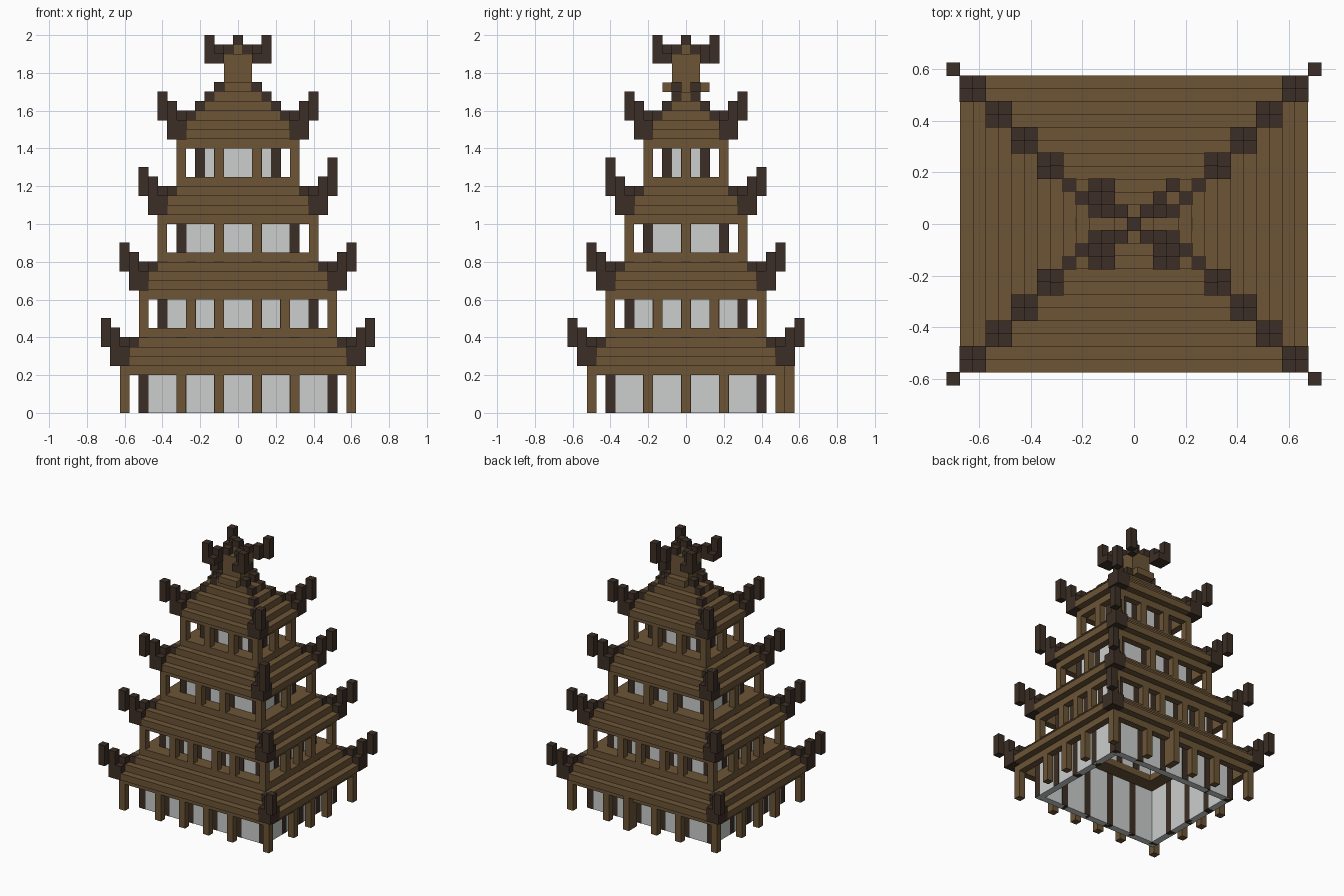
import bpy, bmesh
from mathutils import Matrix, Vector

U = 0.05        # edge of one building block
SWELL = 0.03    # dark blocks stand slightly proud of the timber (in blocks)

cube = bpy.data.objects.get("Cube")
if cube:
    bpy.data.objects.remove(cube, do_unlink=True)


def material(name, rgb):
    m = bpy.data.materials.new(name)
    m.use_nodes = True
    col = (*rgb, 1)
    m.diffuse_color = col
    m.node_tree.nodes["Principled BSDF"].inputs["Base Color"].default_value = col
    return m


TIMBER = material("brown timber", (0.150, 0.090, 0.037))
DARK = material("dark timber", (0.046, 0.028, 0.019))
PANE = material("pale grey panel", (0.60, 0.62, 0.61))


class Part:
    """Collects block-aligned boxes into one object."""

    def __init__(self, name, mat, swell=0.0):
        self.name, self.mat, self.swell = name, mat, swell
        self.bm = bmesh.new()

    def box(self, x0, x1, y0, y1, z0, z1):
        # x and y are inclusive block numbers, z are block edges
        s = self.swell
        lo = Vector((x0 - .5 - s, y0 - .5 - s, z0 - s if z0 > 0 else 0))
        hi = Vector((x1 + .5 + s, y1 + .5 + s, min(z1 + s, 40)))
        mat = Matrix.Translation((lo + hi) / 2 * U) @ Matrix.Diagonal((*((hi - lo) * U), 1))
        bmesh.ops.create_cube(self.bm, size=1, matrix=mat)

    def corners(self, x, y, z0, z1):
        for sx in {x, -x}:
            for sy in {y, -y}:
                self.box(sx, sx, sy, sy, z0, z1)

    def ring(self, hx, hy, z0, z1, width=1):
        w = width - 1
        for s in (-1, 1):
            ya, yb = sorted((s * hy, s * (hy - w)))
            xa, xb = sorted((s * hx, s * (hx - w)))
            self.box(-hx, hx, ya, yb, z0, z1)
            self.box(xa, xb, -(hy - width), hy - width, z0, z1)

    def slab(self, hx, hy, z0, z1):
        self.box(-hx, hx, -hy, hy, z0, z1)

    def done(self):
        me = bpy.data.meshes.new(self.name)
        self.bm.to_mesh(me)
        self.bm.free()
        me.materials.append(self.mat)
        ob = bpy.data.objects.new(self.name, me)
        bpy.context.scene.collection.objects.link(ob)


def storey(label, hx, hy, z, tall, front_cols, side_cols, top=False):
    head = z + tall          # underside of the beam
    eave = head + 1          # underside of the roof

    # Porch posts and the beam they carry
    posts = Part(label + "_porch_posts", TIMBER)
    posts.corners(hx, hy, z, head)
    for c in front_cols:
        posts.corners(c, hy, z, head)
    for c in side_cols:
        posts.corners(hx, c, z, head)
    if z == 0:
        posts.box(2, 2, hy + 1, hy + 1, 0, eave)   # doubled post at the back
    posts.done()
    beam = Part(label + "_porch_beam", TIMBER)
    beam.ring(hx, hy, head, eave)
    beam.done()

    # Inner room
    wx, wy = hx - 2, hy - 2
    panels = Part(label + "_wall_panels", PANE)
    panels.ring(wx, wy, z, eave + 3)
    panels.done()
    frame = Part(label + "_wall_posts", DARK, SWELL)
    frame.corners(wx, wy, z, eave + 3)
    for c in front_cols:
        if c < wx:
            frame.corners(c, wy, z, eave + 3)
    for c in side_cols:
        if c < wy:
            frame.corners(wx, c, z, eave + 3)
    frame.done()

    # Stepped roof, ending in the floor of the next storey
    roof = Part(label + "_roof", TIMBER)
    for step, width in enumerate((2, 2, 1)):
        roof.ring(hx + 1 - step, hy + 1 - step, eave + step, eave + step + 1, width)
    if top:
        roof.slab(hx - 2, hy - 2, eave + 3, eave + 4)
        roof.slab(hx - 3, hy - 3, eave + 4, eave + 5)
    else:
        roof.ring(hx - 2, hy - 2, eave + 3, eave + 4, 3)
    roof.done()

    # Upswept dark corners
    horns = Part(label + "_roof_horns", DARK, SWELL)
    horns.corners(hx + 1, hy, eave, eave + 2)
    horns.corners(hx, hy + 1, eave, eave + 2)
    horns.corners(hx, hy, eave, eave + 3)
    horns.corners(hx + 1, hy + 1, eave, eave + 4)
    horns.corners(hx + 2, hy + 2, eave + 2, eave + 5)
    horns.corners(hx - 1, hy - 1, eave + 2, eave + 3)
    if label == "third":
        horns.box(hx + 2, hx + 2, -hy - 2, -hy - 2, eave + 4, eave + 6)
    if top:
        for i in (2, 3):
            horns.corners(hx - i, hy - i, eave + i + 1, eave + i + 2)
    horns.done()


storey("ground", 12, 10, 0, 4, (2, 6), (0, 4))
storey("second", 10, 8, 9, 3, (2, 5), (0, 3))
storey("third", 8, 6, 17, 3, (2,), (0,))
storey("fourth", 6, 4, 25, 3, (2,), (0,), top=True)

# Spire shaft with its collar
shaft = Part("spire_shaft", TIMBER)
shaft.slab(1, 1, 34, 38)
shaft.slab(1, 2, 34, 35)
shaft.slab(0, 0, 38, 39)
shaft.done()

# Dark crown on the spire
crown = Part("spire_crown", DARK, SWELL)
crown.corners(2, 1, 34, 35)
crown.corners(1, 1, 38, 39)
crown.corners(2, 2, 37, 39)
crown.corners(3, 3, 37, 40)
for sx, sy in ((-1, -1), (-1, 1), (1, -1)):
    crown.box(3 * sx, 3 * sx, 2 * sy, 2 * sy, 37, 38)
    crown.box(2 * sx, 2 * sx, 3 * sy, 3 * sy, 37, 38)
crown.box(0, 0, 0, 0, 39, 40)
crown.done()
